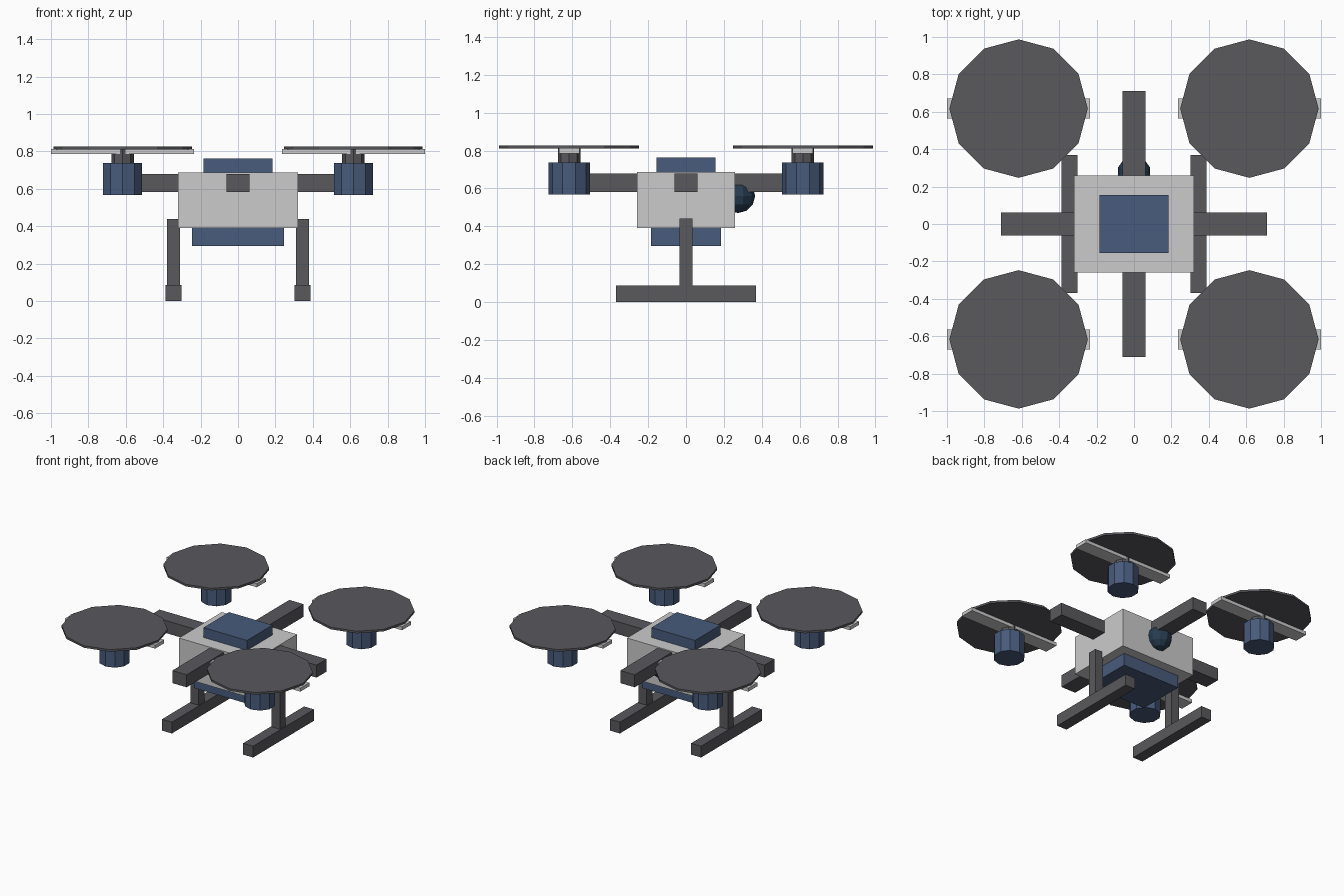
import bpy

if "Cube" in bpy.data.objects:
    bpy.data.objects.remove(bpy.data.objects["Cube"])


def material(name, rgb):
    m = bpy.data.materials.new(name)
    m.diffuse_color = (*rgb, 1)
    m.use_nodes = True
    m.node_tree.nodes["Principled BSDF"].inputs["Base Color"].default_value = m.diffuse_color
    return m


DARK = material("dark_grey", (0.10, 0.10, 0.11))
BLUE = material("blue", (0.065, 0.105, 0.20))
LENS = material("lens", (0.02, 0.045, 0.08))


def finish(name, mat):
    ob = bpy.context.object
    ob.name = name
    if mat:
        ob.data.materials.append(mat)
    return ob


def box(name, x, y, z, mat=None):
    """Box from (min, max) ranges on each axis."""
    bpy.ops.mesh.primitive_cube_add(size=1)
    ob = finish(name, mat)
    for v in ob.data.vertices:
        v.co = [sum(r) / 2 + c * (r[1] - r[0]) for r, c in zip((x, y, z), v.co)]
    return ob


def cyl(name, x, y, z, radius, sides, mat):
    bpy.ops.mesh.primitive_cylinder_add(vertices=sides, radius=radius, depth=z[1] - z[0],
                                        location=(x, y, sum(z) / 2))
    return finish(name, mat)


def span(a, b, s):
    return tuple(sorted((a * s, b * s)))


# Central body, top cover and belly battery
box("body", (-0.32, 0.32), (-0.26, 0.26), (0.39, 0.687))
box("top_cover", (-0.185, 0.185), (-0.155, 0.155), (0.687, 0.763), BLUE)
box("battery", (-0.245, 0.245), (-0.185, 0.185), (0.295, 0.39), BLUE)

# Camera ball
bpy.ops.mesh.primitive_uv_sphere_add(segments=10, ring_count=6, radius=0.09,
                                     location=(0, 0.275, 0.56))
finish("camera_ball", LENS)

# Arms, landing gear and rotors
W, ARM_Z, P = (-0.061, 0.061), (0.582, 0.678), 0.617
for s in (-1, 1):
    box("side_arm", span(0.2, 0.71, s), W, ARM_Z, DARK)
    box("end_arm", W, span(0.2, 0.71, s), ARM_Z, DARK)
    box("leg_strut", span(0.31, 0.38, s), (-0.035, 0.035), (0.05, 0.44), DARK)
    box("leg_skid", span(0.303, 0.387, s), (-0.37, 0.37), (0, 0.087), DARK)
    for t in (-1, 1):
        x, y = s * P, t * P
        cyl("motor", x, y, (0.567, 0.738), 0.11, 10, BLUE)
        cyl("rotor_hub", x, y, (0.73, 0.815), 0.06, 8, DARK)
        box("rotor_blade", (x - 0.383, x + 0.383), (y - 0.054, y + 0.054), (0.785, 0.812))
        cyl("rotor_disc", x, y, (0.81, 0.826), 0.37, 12, DARK)
